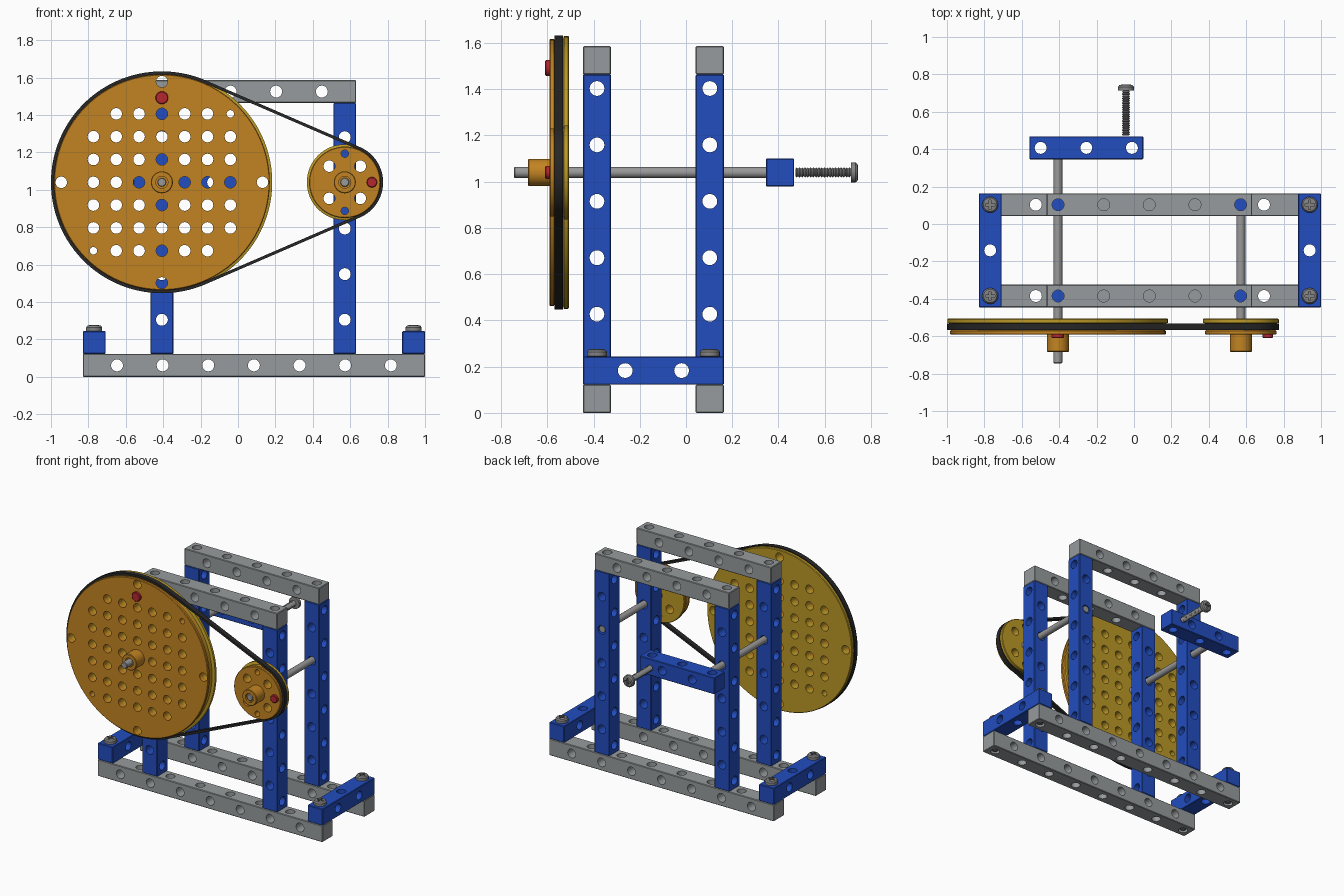
import bpy, bmesh, math
from mathutils import Matrix, Vector

cube = bpy.data.objects.get("Cube")
if cube:
    bpy.data.objects.remove(cube, do_unlink=True)

U = 0.122                      # beam thickness; holes are two of these apart
HOLE = 0.032
AXLE_Z = 1.04
BIG_X, SMALL_X = -0.407, 0.571
FRONT_Y, BACK_Y = -0.385, 0.103
made = []


def material(name, rgb, rough=0.5):
    m = bpy.data.materials.new(name)
    m.use_nodes = True
    color = (*rgb, 1)
    m.diffuse_color = color
    node = m.node_tree.nodes["Principled BSDF"]
    node.inputs["Base Color"].default_value = color
    node.inputs["Roughness"].default_value = rough
    return m


GREY = material("beam grey", (0.31, 0.33, 0.34))
BLUE = material("beam blue", (0.016, 0.075, 0.52))
ORANGE = material("wheel orange", (0.54, 0.23, 0.016))
YELLOW = material("wheel yellow", (0.5, 0.32, 0.02))
BLACK = material("belt black", (0.02, 0.02, 0.02))
RED = material("peg red", (0.47, 0.02, 0.03))
STEEL = material("axle steel", (0.32, 0.32, 0.32))
SCREW = material("screw grey", (0.23, 0.23, 0.23))


def to_object(name, bm, mat, loc=(0, 0, 0), rot=(0, 0, 0)):
    bmesh.ops.recalc_face_normals(bm, faces=bm.faces)
    mesh = bpy.data.meshes.new(name)
    bm.to_mesh(mesh)
    bm.free()
    mesh.materials.append(mat)
    ob = bpy.data.objects.new(name, mesh)
    ob.location, ob.rotation_euler = loc, rot
    bpy.context.collection.objects.link(ob)
    made.append(ob)
    return ob


def copy(ob, name, loc, rot=None):
    dup = ob.copy()
    dup.name, dup.location = name, loc
    if rot:
        dup.rotation_euler = rot
    bpy.context.collection.objects.link(dup)
    made.append(dup)
    return dup


def cut(ob, bm):
    """Subtract a cutter, given in the object's own space."""
    mat = ob.data.materials[0]
    cutter = to_object("cutter", bm, mat, ob.location, ob.rotation_euler)
    cutter.hide_render = True
    made.remove(cutter)
    mod = ob.modifiers.new("holes", 'BOOLEAN')
    mod.operation, mod.solver, mod.object = 'DIFFERENCE', 'EXACT', cutter
    bpy.context.view_layer.update()
    bpy.ops.object.select_all(action='DESELECT')
    bpy.context.view_layer.objects.active = ob
    ob.select_set(True)
    bpy.ops.object.modifier_apply(modifier=mod.name)
    bpy.data.objects.remove(cutter, do_unlink=True)


def add_cylinder(bm, center, radius, length, axis='Z', sides=20):
    turn = {'X': Matrix.Rotation(math.pi / 2, 4, 'Y'),
            'Y': Matrix.Rotation(math.pi / 2, 4, 'X'), 'Z': Matrix()}[axis]
    bmesh.ops.create_cone(bm, cap_ends=True, segments=sides, radius1=radius,
                          radius2=radius, depth=length,
                          matrix=Matrix.Translation(center) @ turn)


def add_box(bm, size):
    bmesh.ops.create_cube(bm, size=1, matrix=Matrix.Diagonal((*size, 1)))


def beam(name, length, along, outer, inner, mat, loc):
    """Square beam, drilled along two axes with staggered rows of holes."""
    i = 'XYZ'.index(along)
    size = [U] * 3
    size[i] = length * U
    bm = bmesh.new()
    add_box(bm, size)
    bmesh.ops.bevel(bm, geom=bm.edges[:], offset=0.004, segments=1, affect='EDGES')
    ob = to_object(name, bm, mat, loc)
    holes = bmesh.new()
    for k in range(length):
        center = [0, 0, 0]
        center[i] = (k + 0.5 - length / 2) * U
        add_cylinder(holes, center, HOLE, U * 1.5, inner if k % 2 else outer)
    cut(ob, holes)
    return ob


def lathe(name, profile, mat, sides, loc=(0, 0, 0), rot=(0, 0, 0)):
    """Turn (radius, height) points round local z and cap both ends."""
    bm = bmesh.new()
    angles = [2 * math.pi * k / sides for k in range(sides)]
    rings = [[bm.verts.new((r * math.cos(a), r * math.sin(a), h)) for a in angles]
             for r, h in profile]
    for low, high in zip(rings, rings[1:]):
        for k in range(sides):
            n = (k + 1) % sides
            bm.faces.new((low[k], low[n], high[n], high[k]))
    bm.faces.new(rings[0][::-1])
    bm.faces.new(rings[-1])
    return to_object(name, bm, mat, loc, rot)


# Frame beams, each made once and copied to the back
base = beam("base_beam_front", 15, 'X', 'Z', 'Y', GREY, (0.085, FRONT_Y, U / 2))
copy(base, "base_beam_back", (0.085, BACK_Y, U / 2))
top = beam("top_beam_front", 9, 'X', 'Z', 'Y', GREY, (0.082, FRONT_Y, 12.5 * U))
copy(top, "top_beam_back", (0.082, BACK_Y, 12.5 * U))
post = beam("post_front_right", 11, 'Z', 'X', 'Y', BLUE, (BIG_X, FRONT_Y, 6.5 * U))
copy(post, "post_back_right", (BIG_X, BACK_Y, 6.5 * U))
copy(post, "post_front_left", (SMALL_X, FRONT_Y, 6.5 * U))
copy(post, "post_back_left", (SMALL_X, BACK_Y, 6.5 * U))
mid_y = (FRONT_Y + BACK_Y) / 2
cross = beam("cross_beam_right", 5, 'Y', 'Z', 'X', BLUE, (-0.769, mid_y, 1.5 * U))
copy(cross, "cross_beam_left", (0.939, mid_y, 1.5 * U))
beam("crank_arm", 5, 'X', 'Z', 'Y', BLUE, (-0.255, 0.407, AXLE_Z))

# Screws with ribbed shafts and cross-slotted heads
thread = []
for k in range(20):
    h = -0.24 + k * 0.012
    thread += [(0.016, h), (0.022, h + 0.006)]
head = [(0.016, 0), (0.043, 0.001), (0.043, 0.02), (0.036, 0.029), (0.026, 0.032)]
screw = lathe("screw_front_right", thread + head, SCREW, 20,
              (-0.769, FRONT_Y, 2 * U))
for size in ((0.05, 0.011, 0.03), (0.011, 0.05, 0.03)):
    slot = bmesh.new()
    add_box(slot, size)
    bmesh.ops.translate(slot, verts=slot.verts, vec=(0, 0, 0.033))
    cut(screw, slot)
copy(screw, "screw_back_right", (-0.769, BACK_Y, 2 * U))
copy(screw, "screw_front_left", (0.939, FRONT_Y, 2 * U))
copy(screw, "screw_back_left", (0.939, BACK_Y, 2 * U))
copy(screw, "crank_handle_screw", (-0.043, 0.713, AXLE_Z), (-math.pi / 2, 0, 0))

# Wheels: local z points to the front
TO_FRONT = (math.pi / 2, 0, 0)


def wheel(name, x, rear_r, front_r, core_r, holes, pins, peg, sides):
    loc = (x, 0, AXLE_Z)
    rear = lathe(name + "_rear_disc", [(rear_r - 0.004, 0.506), (rear_r, 0.51),
                 (rear_r, 0.528), (core_r, 0.534), (core_r, 0.549)],
                 YELLOW, sides, loc, TO_FRONT)
    front = lathe(name + "_front_disc", [(core_r, 0.549), (core_r, 0.567),
                  (front_r, 0.572), (front_r, 0.587), (front_r - 0.004, 0.591)],
                  ORANGE, sides, loc, TO_FRONT)
    for disc in (rear, front):
        bm = bmesh.new()
        for spots, radius in ((holes, 0.031), (pins, 0.02)):
            for px, pz in spots:
                add_cylinder(bm, (px, pz, 0.55), radius, 0.2, sides=16)
        cut(disc, bm)
    lathe(name + "_hub", [(0.059, 0.585), (0.059, 0.68), (0.055, 0.684),
          (0.032, 0.684), (0.032, 0.67)], ORANGE, 32, loc, TO_FRONT)
    px, pz, pr = peg
    lathe(name + "_red_peg", [(pr, 0.585), (pr, 0.606), (pr - 0.004, 0.609)], RED, 24,
          (x + px, 0, AXLE_Z + pz), TO_FRONT)


grid = [(i * U, j * U) for i in range(-3, 4) for j in range(-3, 4)
        if (i, j) != (0, 0) and abs(i * j) < 9]
rim = 0.538
grid += [(rim, 0), (-rim, 0), (0, rim), (0, -rim)]
wheel("big_wheel", BIG_X, 0.59, 0.577, 0.57, grid,
      [(3 * U, 3 * U), (-3 * U, -3 * U)], (0, 0.452, 0.034), 96)
wheel("small_wheel", SMALL_X, 0.203, 0.191, 0.184,
      [(sx * 0.083, sz * 0.086) for sx in (-1, 1) for sz in (-1, 1)],
      [(0, 0.153), (0, -0.153)], (0.145, 0, 0.028), 64)

# Axles
lathe("crank_axle", [(0.024, -0.37), (0.024, 0.74), (0.02, 0.745)], STEEL, 24,
      (BIG_X, 0, AXLE_Z), TO_FRONT)
lathe("small_axle", [(0.024, -0.16), (0.024, 0.676), (0.02, 0.681)], STEEL, 24,
      (SMALL_X, 0, AXLE_Z), TO_FRONT)

# Belt: two arcs joined by the outer tangents
BIG_R, SMALL_R, HALF = 0.585, 0.197, 0.008
a = math.acos((BIG_R - SMALL_R) / (SMALL_X - BIG_X))
stations = [(BIG_X, BIG_R, a + (2 * math.pi - 2 * a) * k / 72) for k in range(73)]
stations += [(SMALL_X, SMALL_R, -a + 2 * a * k / 28) for k in range(29)]
bm = bmesh.new()
loops = []
for cx, r, t in stations:
    out = Vector((math.cos(t), 0, math.sin(t)))
    hub = Vector((cx, 0, AXLE_Z))
    loops.append([bm.verts.new(hub + out * (r + side) + Vector((0, y, 0)))
                  for side, y in ((-HALF, -0.568), (HALF, -0.568),
                                  (HALF, -0.532), (-HALF, -0.532))])
for p, q in zip(loops, loops[1:] + loops[:1]):
    for k in range(4):
        n = (k + 1) % 4
        bm.faces.new((p[k], p[n], q[n], q[k]))
to_object("drive_belt", bm, BLACK)

# Smooth round walls, keep edges crisp
bpy.ops.object.select_all(action='DESELECT')
for ob in made:
    ob.select_set(True)
bpy.context.view_layer.objects.active = made[0]
bpy.ops.object.shade_smooth_by_angle(angle=math.radians(30))
